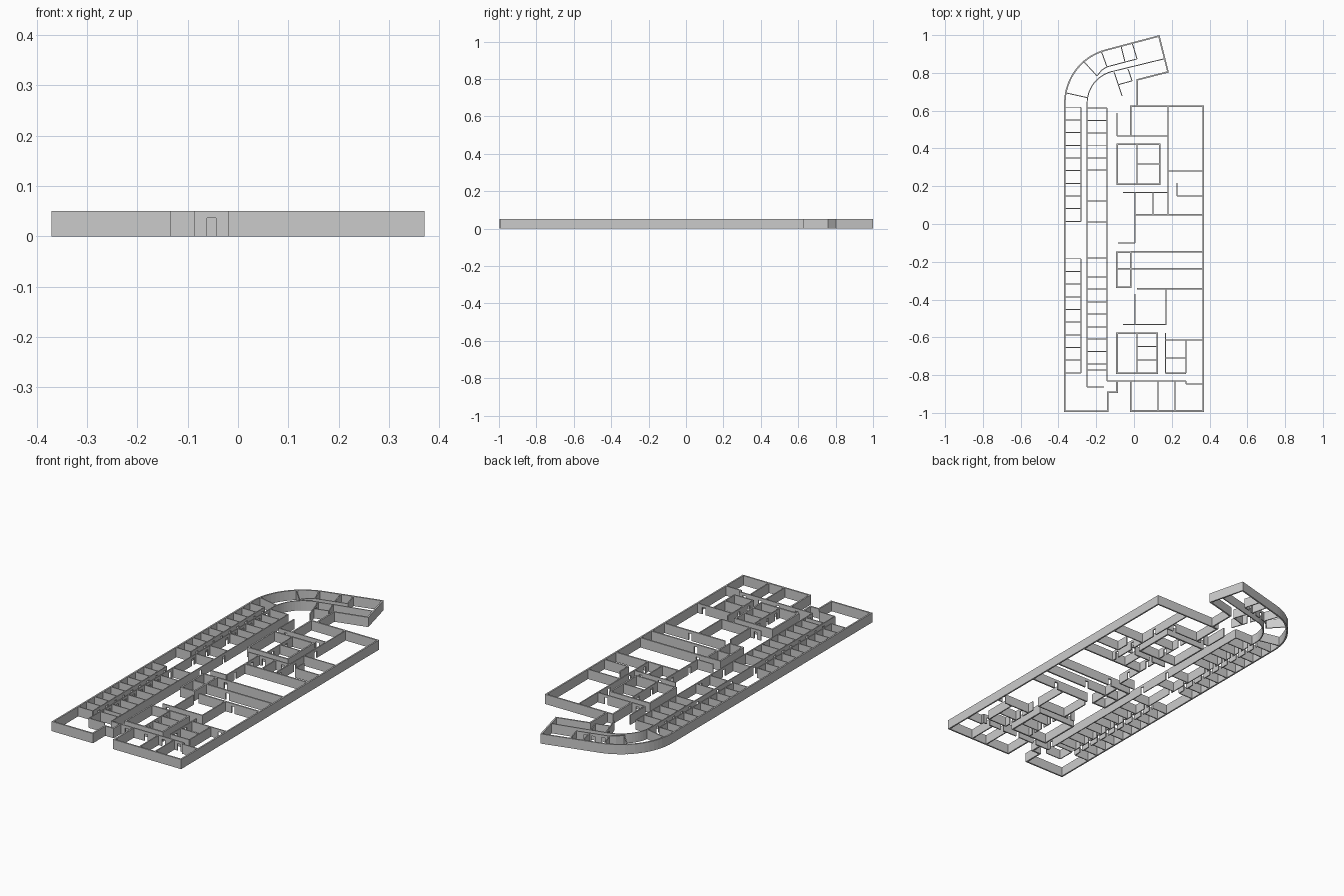
import bpy, bmesh, math
from mathutils import Vector

H, DOOR_H, DOOR_W = 0.05, 0.036, 0.018
THICK, THIN = 0.008, 0.005


def prism(bm, poly, z0=0.0, z1=H):
    lo = [bm.verts.new((p[0], p[1], z0)) for p in poly]
    hi = [bm.verts.new((p[0], p[1], z1)) for p in poly]
    n = len(poly)
    bm.faces.new(lo[::-1])
    bm.faces.new(hi)
    for i in range(n):
        j = (i + 1) % n
        bm.faces.new((lo[i], lo[j], hi[j], hi[i]))


def finish(bm, name):
    bmesh.ops.recalc_face_normals(bm, faces=bm.faces[:])
    me = bpy.data.meshes.new(name)
    bm.to_mesh(me)
    bm.free()
    ob = bpy.data.objects.new(name, me)
    bpy.context.collection.objects.link(ob)
    return ob


def straight(bm, a, b, t=THIN, doors=()):
    """Straight wall; doors are distances from a to the middle of each opening."""
    a, b = Vector(a), Vector(b)
    d = (b - a).normalized()
    n = Vector((-d.y, d.x)) * t / 2
    length = (b - a).length

    def piece(s, e, z0=0.0):
        p, q = a + d * s, a + d * e
        prism(bm, [p - n, q - n, q + n, p + n], z0)
    pos = 0.0
    for m in sorted(doors):
        piece(pos, m - DOOR_W / 2)
        piece(m - DOOR_W / 2, m + DOOR_W / 2, DOOR_H)
        pos = m + DOOR_W / 2
    piece(pos, length)


def mitred(name, pts, t=THICK, closed=False):
    """Wall of constant thickness along a path."""
    pts = [Vector(p) for p in pts]
    n = len(pts)
    left, right = [], []
    for i, p in enumerate(pts):
        d1 = (p - pts[i - 1]).normalized() if closed or i > 0 else None
        d2 = (pts[(i + 1) % n] - p).normalized() if closed or i < n - 1 else None
        d1, d2 = d1 or d2, d2 or d1
        n1, n2 = Vector((-d1.y, d1.x)), Vector((-d2.y, d2.x))
        off = (n1 + n2) * (t / 2) / (1 + n1.dot(n2))
        left.append(p + off)
        right.append(p - off)
    bm = bmesh.new()
    rings = [[bm.verts.new((q.x, q.y, z)) for q, z in ((l, 0), (r, 0), (r, H), (l, H))]
             for l, r in zip(left, right)]
    for i in range(n if closed else n - 1):
        a, b = rings[i], rings[(i + 1) % n]
        for k in range(4):
            bm.faces.new((a[k], a[(k + 1) % 4], b[(k + 1) % 4], b[k]))
    if not closed:
        bm.faces.new(rings[0])
        bm.faces.new(rings[-1])
    return finish(bm, name)


def group(name, walls, t=THIN):
    bm = bmesh.new()
    for x0, y0, x1, y1, *doors in walls:
        straight(bm, (x0, y0), (x1, y1), t, doors)
    return finish(bm, name)


def arc(r, cx=-0.076, cy=0.64, steps=16):
    return [(cx + r * math.cos(math.radians(180 - 75 * i / steps)),
             cy + r * math.sin(math.radians(180 - 75 * i / steps))) for i in range(steps + 1)]


def rect(x0, y0, x1, y1):
    return [(x0, y0), (x1, y0), (x1, y1), (x0, y1)]


# outer shell: left wing with its curved end, and the right block
mitred("left_outer_wall", [(-0.09, -0.832), (-0.09, -0.89), (-0.138, -0.89), (-0.138, -0.992),
                           (-0.366, -0.992)] + arc(0.29) +
       [(0.132, 0.995), (0.18, 0.805), (0.016, 0.763), (0.016, 0.625)])
mitred("right_outer_wall", [(-0.016, -0.832), (-0.016, -0.99), (0.366, -0.99),
                            (0.366, 0.623), (-0.016, 0.623), (-0.016, 0.466)])

# curved corridor wall and bent wing rooms
mitred("curved_corridor_wall", [(-0.248, 0.61)] + arc(0.172) + [(0.166, 0.876)], THIN)
group("bent_wing_partitions", [
    (-0.36, 0.694, -0.243, 0.668), (-0.27, 0.864, -0.196, 0.784),
    (-0.174, 0.917, -0.143, 0.832), (-0.069, 0.943, -0.048, 0.858),
    (-0.01, 0.96, 0.016, 0.874), (-0.196, 0.784, -0.17, 0.815), (-0.17, 0.815, -0.143, 0.832),
    (-0.143, 0.832, 0.016, 0.874, 0.03, 0.08, 0.12),
    (-0.106, 0.805, -0.063, 0.678, 0.035), (-0.032, 0.821, -0.01, 0.758),
    (-0.085, 0.737, -0.01, 0.758)])

# rows of small rooms along the outer left wall
for name, top in (("back_cells", 0.618), ("front_cells", -0.184)):
    step = 0.0671
    ys = [top - step * i for i in range(10)]
    walls = [(-0.366, y, -0.28, y) for y in ys]
    walls.append((-0.28, top, -0.28, ys[-1], *[step * (i + 0.3) for i in range(9)]))
    group(name, walls)

# inner row of rooms between the corridors
rows = [0.615, 0.547, 0.482, 0.417, 0.35, 0.286, 0.122, 0.01, -0.18, -0.281, -0.345,
        -0.413, -0.477, -0.546, -0.61, -0.676, -0.742, -0.774]
mids = [a - 0.025 for a in rows[:-1]]
group("inner_row_partitions", [(-0.248, y, -0.143, y) for y in rows])
group("inner_row_left_wall", [(-0.248, 0.64, -0.248, -0.864, *[0.64 - m for m in mids])])
group("inner_row_right_wall", [(-0.143, 0.615, -0.143, -0.832, 0.53, 0.72, 1.42),
                               (-0.248, -0.864, -0.158, -0.864)])

# stair and service cores
mitred("back_core", rect(-0.088, 0.21, 0.137, 0.423), THICK, True)
mitred("front_core", rect(-0.09, -0.79, 0.122, -0.578), THICK, True)
mitred("middle_shaft", rect(-0.092, -0.334, -0.016, -0.15), THICK, True)
group("core_partitions", [
    (0.016, 0.21, 0.016, 0.423, 0.05, 0.16), (0.016, 0.318, 0.137, 0.318),
    (0.016, -0.79, 0.016, -0.578, 0.035, 0.105, 0.175),
    (0.016, -0.649, 0.122, -0.649), (0.016, -0.72, 0.122, -0.72)])

# partitions of the right block, back to front
group("back_hall_walls", [
    (-0.09, 0.588, -0.09, 0.466), (-0.09, 0.466, 0.18, 0.466, 0.04, 0.22),
    (0.18, 0.625, 0.18, 0.05, 0.25, 0.42, 0.54), (0.18, 0.281, 0.366, 0.281),
    (0.227, 0.217, 0.227, 0.148), (0.227, 0.148, 0.366, 0.148),
    (-0.058, 0.167, 0.18, 0.167, 0.09, 0.2), (0.005, 0.167, 0.005, -0.101, 0.06, 0.2),
    (-0.085, -0.101, 0.005, -0.101), (0.1, 0.167, 0.1, 0.05)], 0.006)
group("cross_walls", [
    (0.005, 0.05, 0.366, 0.05), (-0.016, -0.148, 0.366, -0.148, 0.05),
    (-0.092, -0.238, 0.366, -0.238, 0.2), (0.016, -0.344, 0.366, -0.344, 0.2)], THICK)
group("front_hall_walls", [
    (0.005, -0.371, 0.005, -0.535), (-0.058, -0.533, 0.169, -0.533, 0.03),
    (0.169, -0.344, 0.169, -0.535), (0.167, -0.578, 0.167, -0.79, 0.09, 0.17),
    (0.167, -0.615, 0.366, -0.615, 0.16), (0.275, -0.615, 0.275, -0.79),
    (0.167, -0.79, 0.275, -0.79), (0.167, -0.71, 0.275, -0.71)], 0.006)
group("front_room_walls", [
    (-0.143, -0.832, 0.275, -0.832, 0.09, 0.2, 0.3, 0.39), (0.275, -0.832, 0.275, -0.848),
    (0.275, -0.848, 0.366, -0.848), (0.127, -0.832, 0.127, -0.99),
    (0.217, -0.832, 0.217, -0.99)], 0.006)
